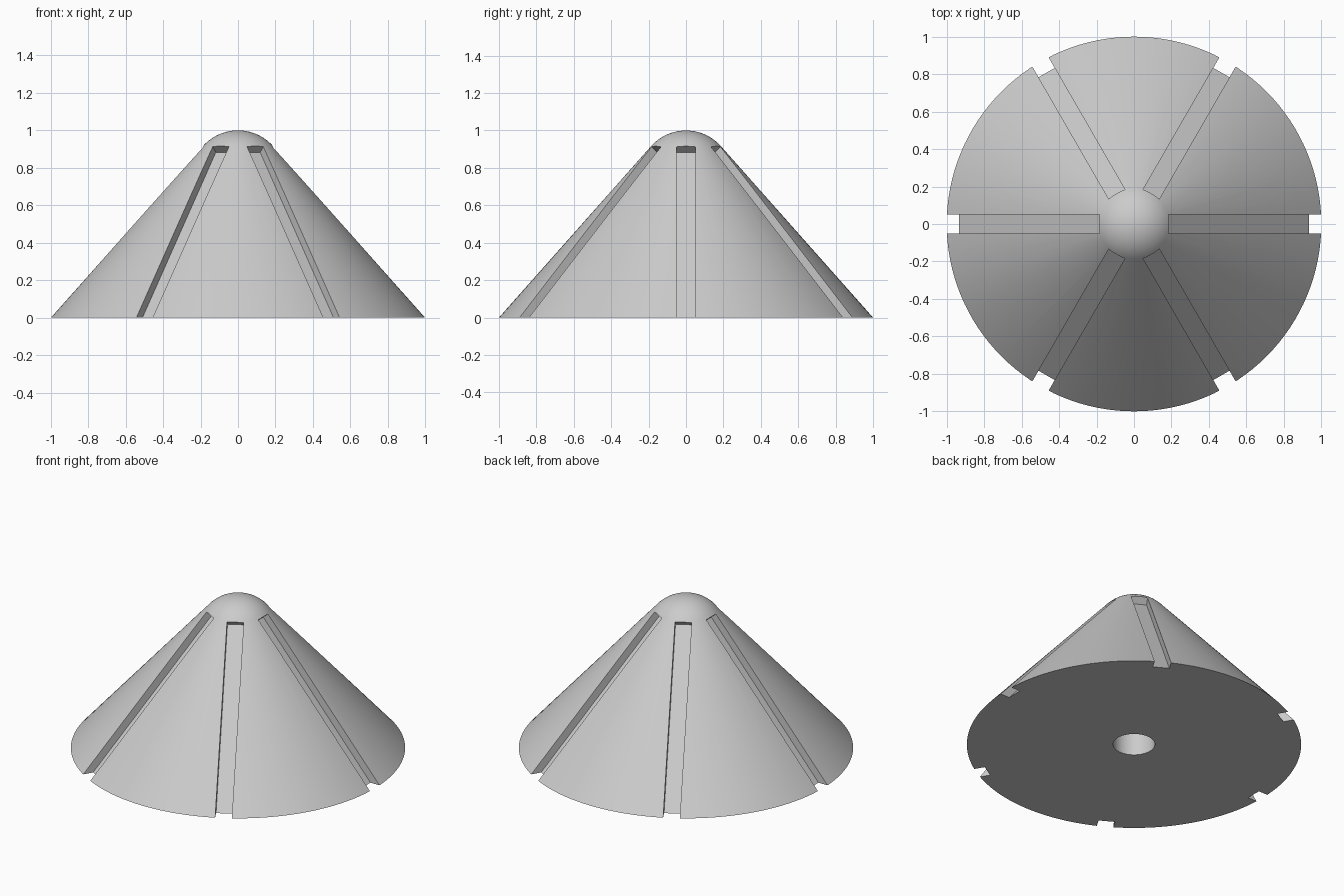
import bpy, bmesh, math
from mathutils import Vector

if "Cube" in bpy.data.objects:
    bpy.data.objects.remove(bpy.data.objects["Cube"])

R = 0.25            # dome radius
HOLE_R, HOLE_D = 0.125, 0.5
SEG = 128

mat = bpy.data.materials.new("light grey")
mat.diffuse_color = (0.6, 0.6, 0.6, 1)
mat.use_nodes = True
mat.node_tree.nodes["Principled BSDF"].inputs["Base Color"].default_value = mat.diffuse_color

# tangent point between dome and cone flank (base radius 1)
a = math.radians(41.6)                      # flank normal, above horizontal
tr, tz = R * math.cos(a), 1 - R + R * math.sin(a)
slope = Vector((tr - 1, 0, tz)).normalized()
normal = Vector((-slope.z, 0, slope.x)) * -1


def new_object(name, bm):
    bmesh.ops.recalc_face_normals(bm, faces=bm.faces)
    me = bpy.data.meshes.new(name)
    bm.to_mesh(me)
    bm.free()
    ob = bpy.data.objects.new(name, me)
    bpy.context.collection.objects.link(ob)
    me.materials.append(mat)
    return ob


# body: revolved profile with blind hole in the underside
profile = [(0, HOLE_D), (HOLE_R, HOLE_D), (HOLE_R, 0), (1, 0)]
for i in range(13):
    t = a + (math.pi / 2 - a) * i / 12
    profile.append((max(R * math.cos(t), 0) if i < 12 else 0, 1 - R + R * math.sin(t)))
bm = bmesh.new()
vs = [bm.verts.new((r, 0, z)) for r, z in profile]
es = [bm.edges.new(p) for p in zip(vs, vs[1:])]
bmesh.ops.spin(bm, geom=vs + es, cent=(0, 0, 0), axis=(0, 0, 1),
               angle=2 * math.pi, steps=SEG)
bmesh.ops.remove_doubles(bm, verts=bm.verts, dist=1e-5)
body = new_object("slotted_cone", bm)

# six slot cutters: boxes lying along the flank
DEPTH, HALF = 0.05, 0.05
top = Vector((tr, 0, tz))
low = Vector((1, 0, 0)) - slope * 0.2
bm = bmesh.new()
for k in range(6):
    ang = k * math.pi / 3
    ring = [top - normal * DEPTH, top + normal * 0.1, low + normal * 0.1, low - normal * DEPTH]
    sides = []
    for y in (-HALF, HALF):
        pts = []
        for p in ring:
            c, s = math.cos(ang), math.sin(ang)
            pts.append(bm.verts.new((p.x * c - y * s, p.x * s + y * c, p.z)))
        sides.append(pts)
        bm.faces.new(pts)
    for i in range(4):
        j = (i + 1) % 4
        bm.faces.new((sides[0][i], sides[0][j], sides[1][j], sides[1][i]))
cutter = new_object("slot_cutter", bm)
cutter.hide_render = True

# cut the slots, then drop the cutter
mod = body.modifiers.new("slots", 'BOOLEAN')
mod.operation = 'DIFFERENCE'
mod.solver = 'EXACT'
mod.object = cutter
bpy.context.view_layer.objects.active = body
body.select_set(True)
cutter.select_set(False)
bpy.ops.object.modifier_apply(modifier=mod.name)
bpy.data.objects.remove(cutter)
bpy.ops.object.shade_smooth_by_angle(angle=math.radians(30))
